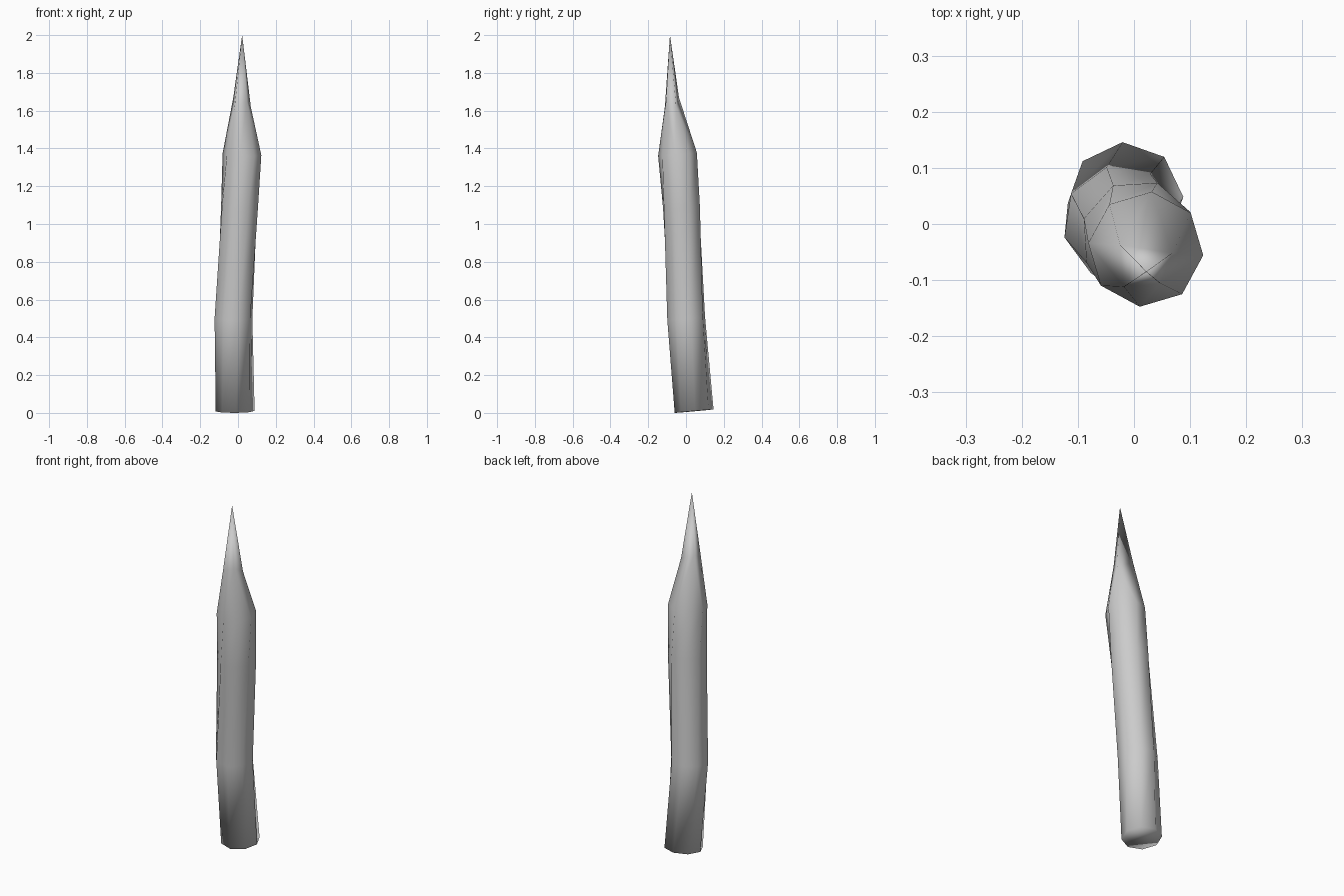
import bpy, bmesh
from math import cos, sin, radians

if "Cube" in bpy.data.objects:
    bpy.data.objects.remove(bpy.data.objects["Cube"])

SIDES = 8
R = 0.103

# shaft sections: centre x, y, z, twist (degrees), tilt of z along x and y
sections = [
    (-0.015, 0.043, 0.010, 3, 0.01, 0.09),
    (-0.024, 0.001, 0.500, 14, -0.02, 0.07),
    (0.008, -0.024, 1.090, 26, -0.04, 0.07),
    (0.021, -0.045, 1.370, 39, -0.04, 0.09),
]
# carved ridges of the point, one per second shaft corner, and the tip
ridges = [(0.068, -0.052, 1.62), (-0.025, -0.037, 1.67),
          (-0.018, -0.112, 1.62), (0.047, -0.106, 1.65)]
tip_pos = (0.022, -0.085, 2.0)

bm = bmesh.new()


def ring(cx, cy, cz, twist, tx, ty):
    verts = []
    for i in range(SIDES):
        a = radians(twist + 360 * i / SIDES)
        dx, dy = R * cos(a), R * sin(a)
        verts.append(bm.verts.new((cx + dx, cy + dy, cz + tx * dx + ty * dy)))
    return verts


# bent, slightly twisted shaft with a closed foot
rings = [ring(*s) for s in sections]
for lo, hi in zip(rings, rings[1:]):
    for i in range(SIDES):
        j = (i + 1) % SIDES
        bm.faces.new((lo[i], lo[j], hi[j], hi[i]))
bm.faces.new(rings[0][::-1])

# whittled point
top = rings[-1]
mid = [bm.verts.new(p) for p in ridges]
tip = bm.verts.new(tip_pos)
for k in range(4):
    a, b, c = top[2 * k], top[2 * k + 1], top[(2 * k + 2) % SIDES]
    m, n = mid[k], mid[(k + 1) % 4]
    for f in ((a, b, m), (b, n, m), (b, c, n), (m, n, tip)):
        bm.faces.new(f)

bmesh.ops.recalc_face_normals(bm, faces=bm.faces)
for f in bm.faces:
    f.smooth = True
# keep the lowest corner on the ground
low = min(v.co.z for v in bm.verts)
for v in bm.verts:
    if v is not tip:
        v.co.z -= low

mesh = bpy.data.meshes.new("wooden_stake")
bm.to_mesh(mesh)
bm.free()
stake = bpy.data.objects.new("wooden_stake", mesh)
bpy.context.collection.objects.link(stake)
